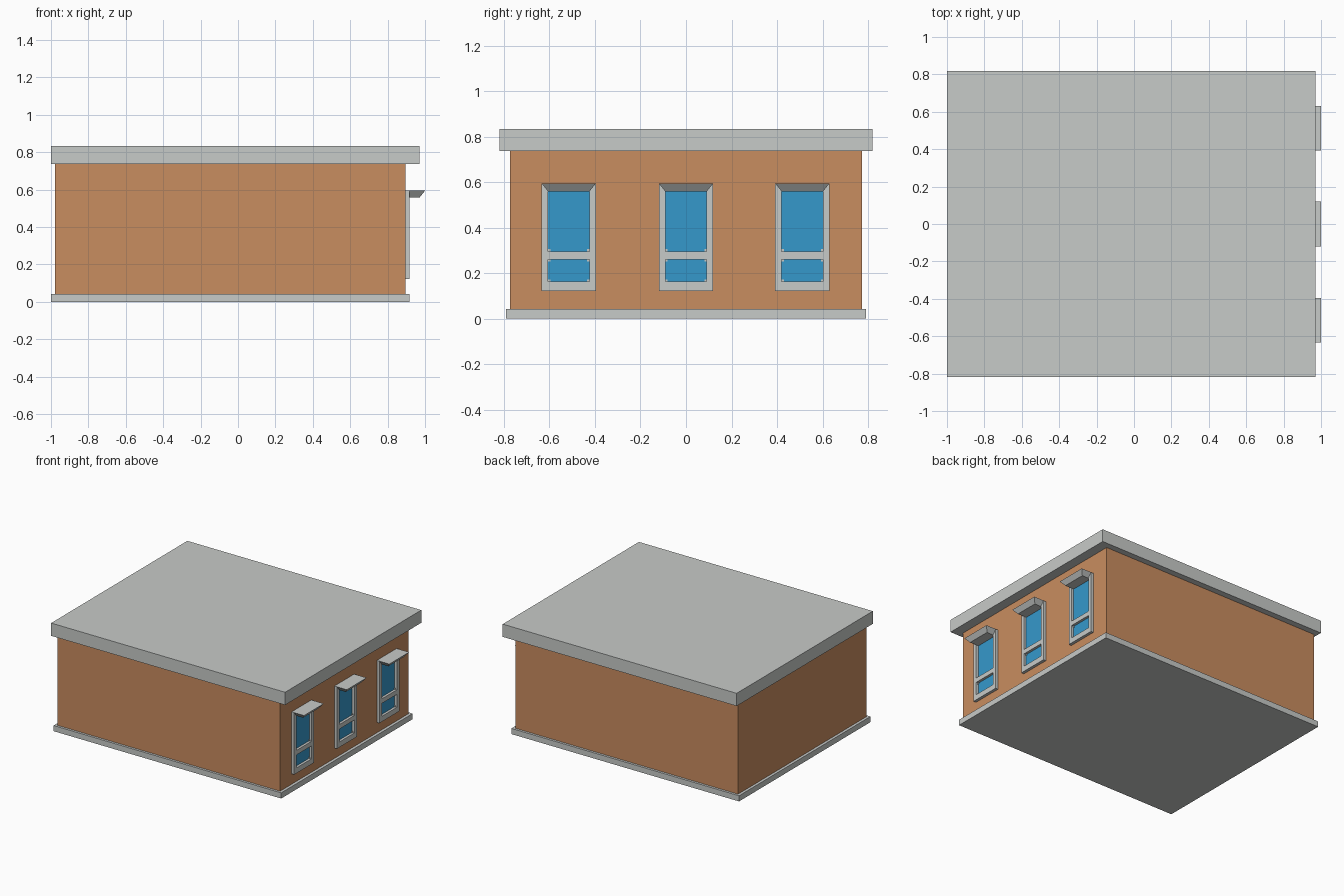
import bpy, bmesh

if "Cube" in bpy.data.objects:
    bpy.data.objects.remove(bpy.data.objects["Cube"])


def material(name, r, g, b):
    m = bpy.data.materials.new(name)
    m.diffuse_color = (r, g, b, 1)
    m.use_nodes = True
    m.node_tree.nodes["Principled BSDF"].inputs["Base Color"].default_value = m.diffuse_color
    return m


ORANGE = material("orange wall", 0.584, 0.266, 0.117)
GREY = material("light grey trim", 0.575, 0.595, 0.58)
BLUE = material("blue glass", 0.036, 0.314, 0.597)


def finish(name, bm, mat):
    bmesh.ops.recalc_face_normals(bm, faces=bm.faces)
    mesh = bpy.data.meshes.new(name)
    bm.to_mesh(mesh)
    bm.free()
    mesh.materials.append(mat)
    ob = bpy.data.objects.new(name, mesh)
    bpy.context.collection.objects.link(ob)
    return ob


def add_box(bm, x, y, z):
    """Box from (min, max) ranges."""
    verts = bmesh.ops.create_cube(bm, size=1)["verts"]
    for v in verts:
        v.co = [r[0] if c < 0 else r[1] for c, r in zip(v.co, (x, y, z))]


def box(name, x, y, z, mat):
    bm = bmesh.new()
    add_box(bm, x, y, z)
    return finish(name, bm, mat)


def add_prism(bm, back, front):
    """Solid between two matching four-sided outlines."""
    a = [bm.verts.new(p) for p in back]
    b = [bm.verts.new(p) for p in front]
    bm.faces.new(a)
    bm.faces.new(b)
    for i in range(4):
        j = (i + 1) % 4
        bm.faces.new((a[i], a[j], b[j], b[i]))


# Main building blocks
box("base_plinth", (-1, 0.917), (-0.79, 0.79), (0, 0.043), GREY)
box("walls", (-0.979, 0.895), (-0.772, 0.772), (0.043, 0.737), ORANGE)
box("roof_slab", (-1, 0.97), (-0.819, 0.819), (0.737, 0.834), GREY)

WALL, FRONT = 0.895, 0.917
OUT, INN = 0.119, 0.091          # half widths of frame and opening
Z0, Z1, Z2, Z3 = 0.122, 0.163, 0.559, 0.594
BAR = (0.261, 0.296)

for number, cy in enumerate((-0.515, 0, 0.511), 1):
    # Mitred frame; the top member sticks out as a sloped hood
    outer = [(-OUT, Z0), (OUT, Z0), (OUT, Z3), (-OUT, Z3)]
    inner = [(-INN, Z1), (INN, Z1), (INN, Z2), (-INN, Z2)]
    frame, hood = bmesh.new(), bmesh.new()
    for i in range(4):
        j = (i + 1) % 4
        loop = [outer[i], outer[j], inner[j], inner[i]]
        is_top = i == 2
        depth = (1.0, 1.0, 0.972, 0.972) if is_top else (FRONT,) * 4
        add_prism(hood if is_top else frame,
                  [(WALL, cy + y, z) for y, z in loop],
                  [(d, cy + y, z) for d, (y, z) in zip(depth, loop)])
    # Cross bar between the two panes
    add_box(frame, (WALL, FRONT), (cy - INN, cy + INN), BAR)
    finish(f"window_frame_{number}", frame, GREY)
    finish(f"window_hood_{number}", hood, GREY)

    # Panes and their small corner clips
    clips = bmesh.new()
    for label, lo, hi in (("lower", Z1, BAR[0]), ("upper", BAR[1], Z2)):
        box(f"{label}_pane_{number}", (WALL, WALL + 0.003),
            (cy - INN, cy + INN), (lo, hi), BLUE)
        corners = (lo, hi - 0.01) if label == "lower" else (lo,)
        for z in corners:
            for y in (cy - INN, cy + INN - 0.01):
                add_box(clips, (WALL, WALL + 0.008), (y, y + 0.01), (z, z + 0.01))
    finish(f"pane_clips_{number}", clips, GREY)
